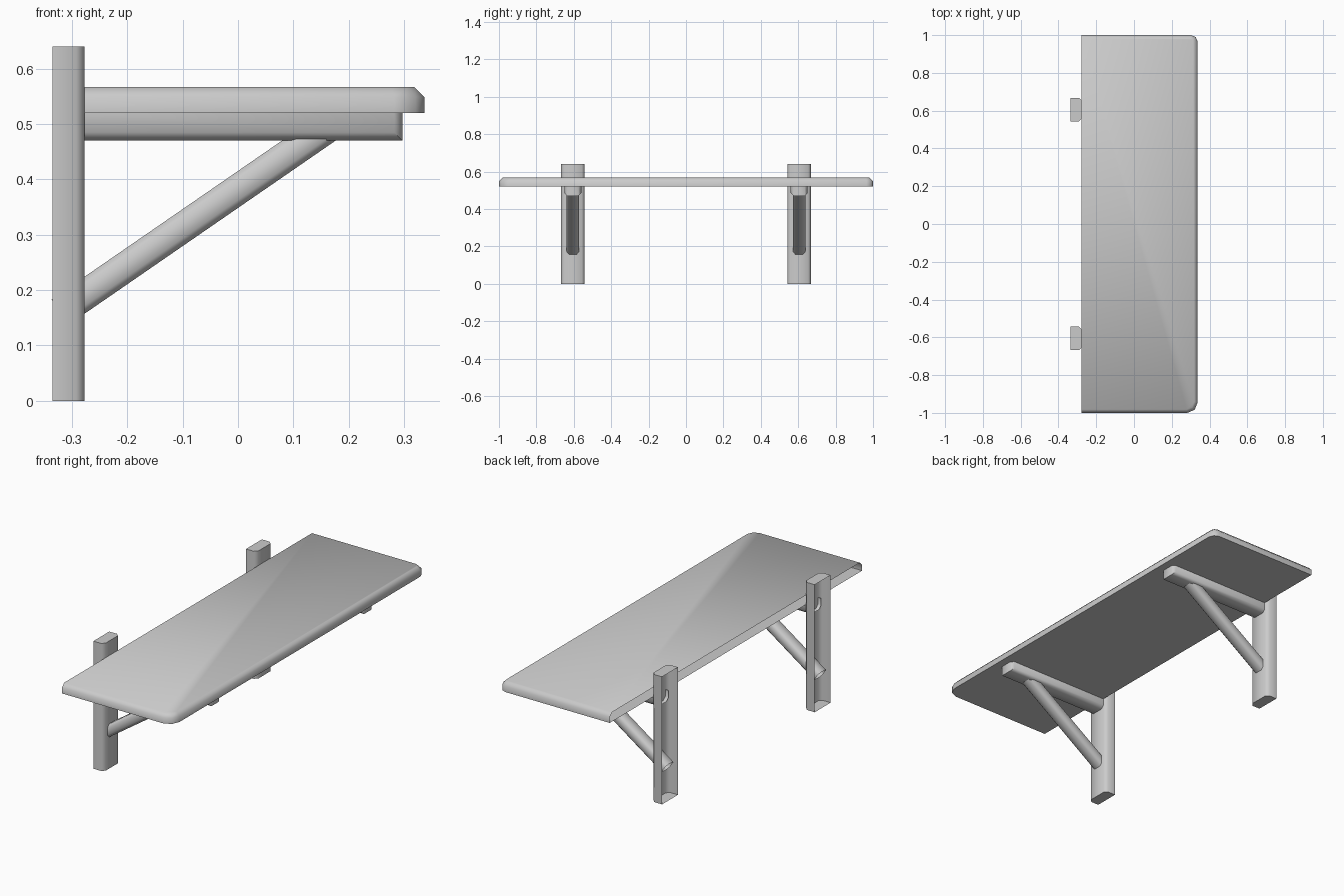
import bpy, bmesh, math
from mathutils import Matrix, Vector

if "Cube" in bpy.data.objects:
    bpy.data.objects.remove(bpy.data.objects["Cube"])


def bevel(bm, pick, size, segments=1):
    """Bevel the edges whose midpoint and direction satisfy pick(mid, dir)."""
    edges = []
    for e in bm.edges:
        a, b = e.verts[0].co, e.verts[1].co
        if pick((a + b) / 2, (b - a).normalized()):
            edges.append(e)
    bmesh.ops.bevel(bm, geom=edges, offset=size, offset_type='OFFSET',
                    segments=segments, profile=0.5, affect='EDGES')


def box(lo, hi, open_dirs=()):
    """Box between two corners, with the faces looking along open_dirs removed."""
    lo, hi = Vector(lo), Vector(hi)
    bm = bmesh.new()
    bmesh.ops.create_cube(bm, size=1)
    for v in bm.verts:
        v.co = (lo + hi) / 2 + v.co * (hi - lo)
    bm.normal_update()
    gone = [f for f in bm.faces
            if any(f.normal.dot(Vector(d)) > 0.9 for d in open_dirs)]
    bmesh.ops.delete(bm, geom=gone, context='FACES')
    return bm


def finish(bm, name, matrix=Matrix()):
    bm.transform(matrix)
    me = bpy.data.meshes.new(name)
    bm.to_mesh(me)
    bm.free()
    ob = bpy.data.objects.new(name, me)
    bpy.context.collection.objects.link(ob)
    bpy.ops.object.select_all(action='DESELECT')
    ob.select_set(True)
    bpy.context.view_layer.objects.active = ob
    bpy.ops.object.shade_smooth_by_angle(angle=math.radians(50))
    return ob


BACK, FRONT, TOP = (-1, 0, 0), (1, 0, 0), (0, 0, 1)

# Shelf board: rounded outer corners, softened top rim, open against the wall
bm = box((-0.277, -1, 0.52), (0.337, 1, 0.567), [BACK])
bevel(bm, lambda m, d: abs(d.z) > 0.9 and m.x > 0.3 and m.y < 0, 0.055, 2)
bevel(bm, lambda m, d: abs(d.z) > 0.9 and m.x > 0.33 and m.y > 0.5, 0.035, 2)
bevel(bm, lambda m, d: abs(d.z) < 0.1 and m.z > 0.56 and m.x > -0.27, 0.018)
finish(bm, "shelf_board")

# Brace axis, slanting up from the post into the arm
slope = math.atan2(0.313, 0.454)

for side, y in (("left", -0.605), ("right", 0.605)):
    place = Matrix.Translation((0, y, 0))

    # Wall post, hollow at the back
    bm = box((-0.335, -0.063, 0), (-0.277, 0.063, 0.64), [BACK])
    bevel(bm, lambda m, d: abs(d.z) > 0.9 and m.x > -0.3, 0.015)
    finish(bm, side + "_wall_post", place)

    # Arm under the shelf
    bm = box((-0.295, -0.045, 0.47), (0.297, 0.045, 0.52), [BACK, TOP])
    bevel(bm, lambda m, d: (abs(d.x) > 0.9 and m.z < 0.48)
          or (abs(d.z) > 0.9 and m.x > 0.29), 0.015)
    finish(bm, side + "_arm", place)

    # Diagonal brace
    bm = box((0, -0.033, -0.055), (0.59, 0.033, 0), [BACK, FRONT])
    bevel(bm, lambda m, d: abs(d.x) > 0.9, 0.012)
    finish(bm, side + "_brace", Matrix.Translation((-0.337, y, 0.183))
           @ Matrix.Rotation(-slope, 4, 'Y'))
